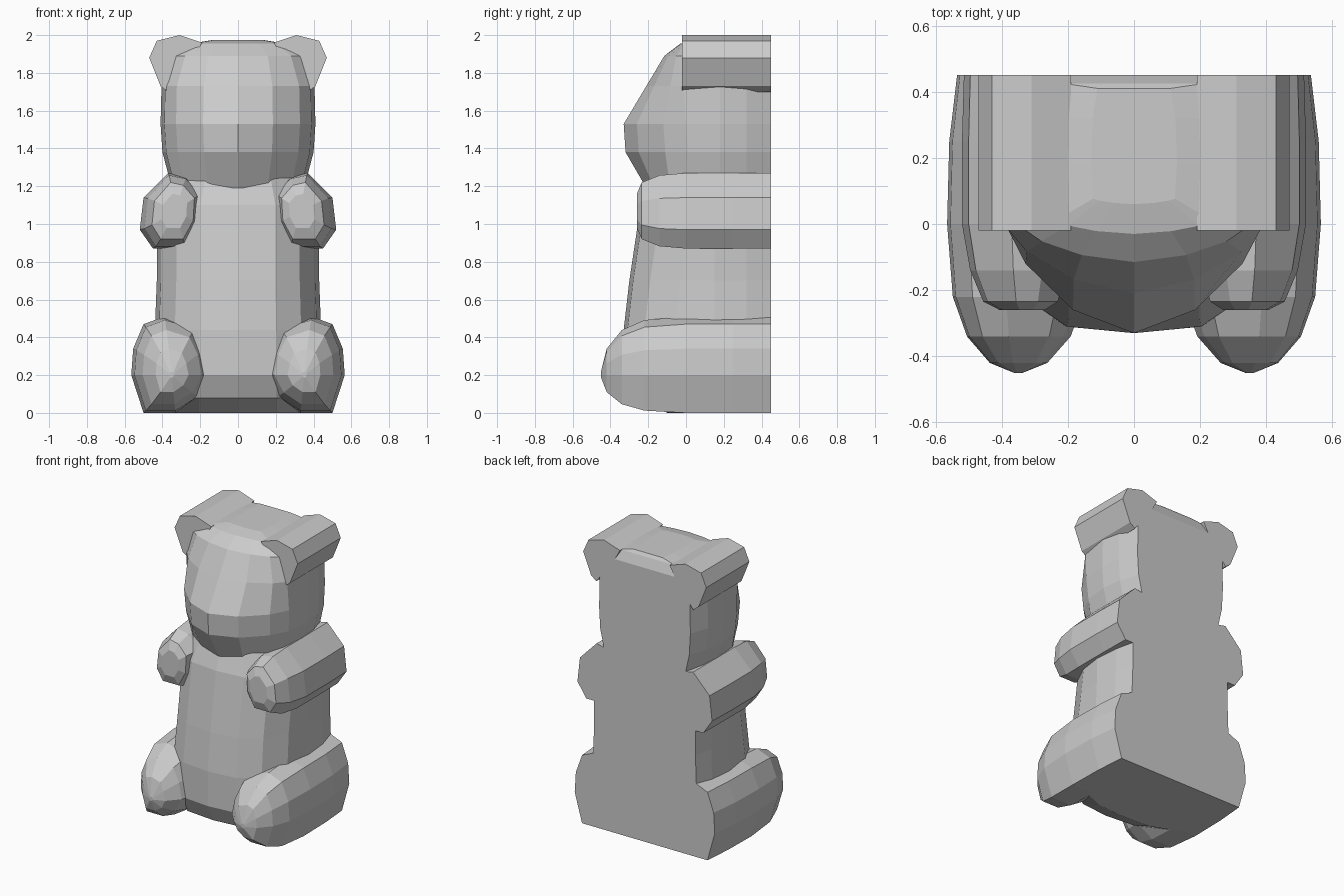
import bpy
import bmesh

cube = bpy.data.objects.get("Cube")
if cube:
    bpy.data.objects.remove(cube, do_unlink=True)

grey = bpy.data.materials.new("plain_grey")
grey.use_nodes = True
GREY = (0.6, 0.6, 0.6, 1)
grey.diffuse_color = GREY
grey.node_tree.nodes["Principled BSDF"].inputs["Base Color"].default_value = GREY

BACK = 0.45


def loft(name, rings):
    """Skin a list of equal-length closed rings and cap both ends."""
    bm = bmesh.new()
    rows = [[bm.verts.new(p) for p in ring] for ring in rings]
    n = len(rows[0])
    for a, b in zip(rows, rows[1:]):
        for i in range(n):
            j = (i + 1) % n
            bm.faces.new((a[i], a[j], b[j], b[i]))
    bm.faces.new(rows[0])
    bm.faces.new(rows[-1])
    bmesh.ops.recalc_face_normals(bm, faces=bm.faces)
    mesh = bpy.data.meshes.new(name)
    bm.to_mesh(mesh)
    bm.free()
    mesh.materials.append(grey)
    obj = bpy.data.objects.new(name, mesh)
    bpy.context.collection.objects.link(obj)
    return obj


def half_round(front, side, levels):
    """Rings flat at the back; levels give height, half width, front, depth factor, back."""
    rings = []
    for z, w, f, depth, back in levels:
        half = [(w * x, f + y * depth, z) for x, y in front]
        half += [(w * x, min(y, back), z) for x, y in side]
        rings.append(half + [(-x, y, z) for x, y, z in reversed(half[1:])])
    return rings


def limb(outline, centre, sections, side):
    """Rings along y; sections give y, x scale and z scale about the centre."""
    cx, cz = centre
    return [[(side * (cx + (x - cx) * sx), y, cz + (z - cz) * sz) for x, z in outline]
            for y, sx, sz in sections]


# Torso, tapering towards the chest, tucked in under the belly
loft("torso", half_round(
    [(0, 0), (0.46, 0.02), (0.76, 0.11), (0.95, 0.27)],
    [(1, 0.15), (0.97, 0.32), (0.9, BACK)],
    [(0, 0.45, -0.1, 0.6, BACK), (0.08, 0.45, -0.27, 1, BACK),
     (0.2, 0.45, -0.33, 1, BACK), (0.44, 0.44, -0.33, 1, BACK),
     (0.7, 0.43, -0.3, 1, BACK), (0.9, 0.43, -0.27, 1, BACK),
     (1.1, 0.43, -0.24, 1, BACK), (1.26, 0.37, -0.18, 0.8, BACK)]))

# Head with a pointed muzzle and a chamfer along the top back edge
loft("head", half_round(
    [(0, 0), (0.45, 0.07), (0.8, 0.21), (0.95, 0.33)],
    [(1, 0.18), (0.96, 0.32), (0.85, BACK)],
    [(1.19, 0.35, -0.21, 0.6, BACK), (1.38, 0.4, -0.32, 1, BACK),
     (1.53, 0.41, -0.33, 1, BACK), (1.73, 0.405, -0.21, 0.6, BACK),
     (1.89, 0.35, -0.115, 0.3, BACK), (1.955, 0.25, -0.03, 0.12, 0.425),
     (1.975, 0.13, 0.06, 0.05, 0.41)]))

EAR = [(0.37, 1.7), (0.41, 1.73), (0.47, 1.88), (0.43, 1.97),
       (0.31, 2.0), (0.19, 1.96), (0.24, 1.87)]
ARM = [(0.37, 1.27), (0.5, 1.14), (0.52, 0.97), (0.45, 0.87),
       (0.27, 0.87), (0.19, 1.0), (0.18, 1.16), (0.27, 1.25)]
LEG = [(0.5, 0), (0.565, 0.2), (0.555, 0.34), (0.5, 0.47), (0.39, 0.51),
       (0.22, 0.46), (0.16, 0.34), (0.13, 0.2), (0.2, 0.08), (0.33, 0)]

# Ears, arms and legs run straight back to the flat rear
for label, side in (("left", 1), ("right", -1)):
    loft(label + "_ear", limb(EAR, (0.33, 1.86), [
        (-0.02, 1, 1), (BACK, 1, 1)], side))
    loft(label + "_arm", limb(ARM, (0.33, 1.07), [
        (-0.26, 0.4, 0.45), (-0.235, 0.66, 0.75), (-0.14, 0.87, 0.94),
        (0, 1, 1), (0.25, 1, 1), (BACK, 0.97, 1)], side))
    loft(label + "_leg", limb(LEG, (0.35, 0.2), [
        (-0.45, 0.06, 0.06), (-0.42, 0.4, 0.45), (-0.34, 0.72, 0.77),
        (-0.22, 0.92, 0.94), (0, 1, 1), (0.25, 0.97, 1), (BACK, 0.86, 1)], side))
